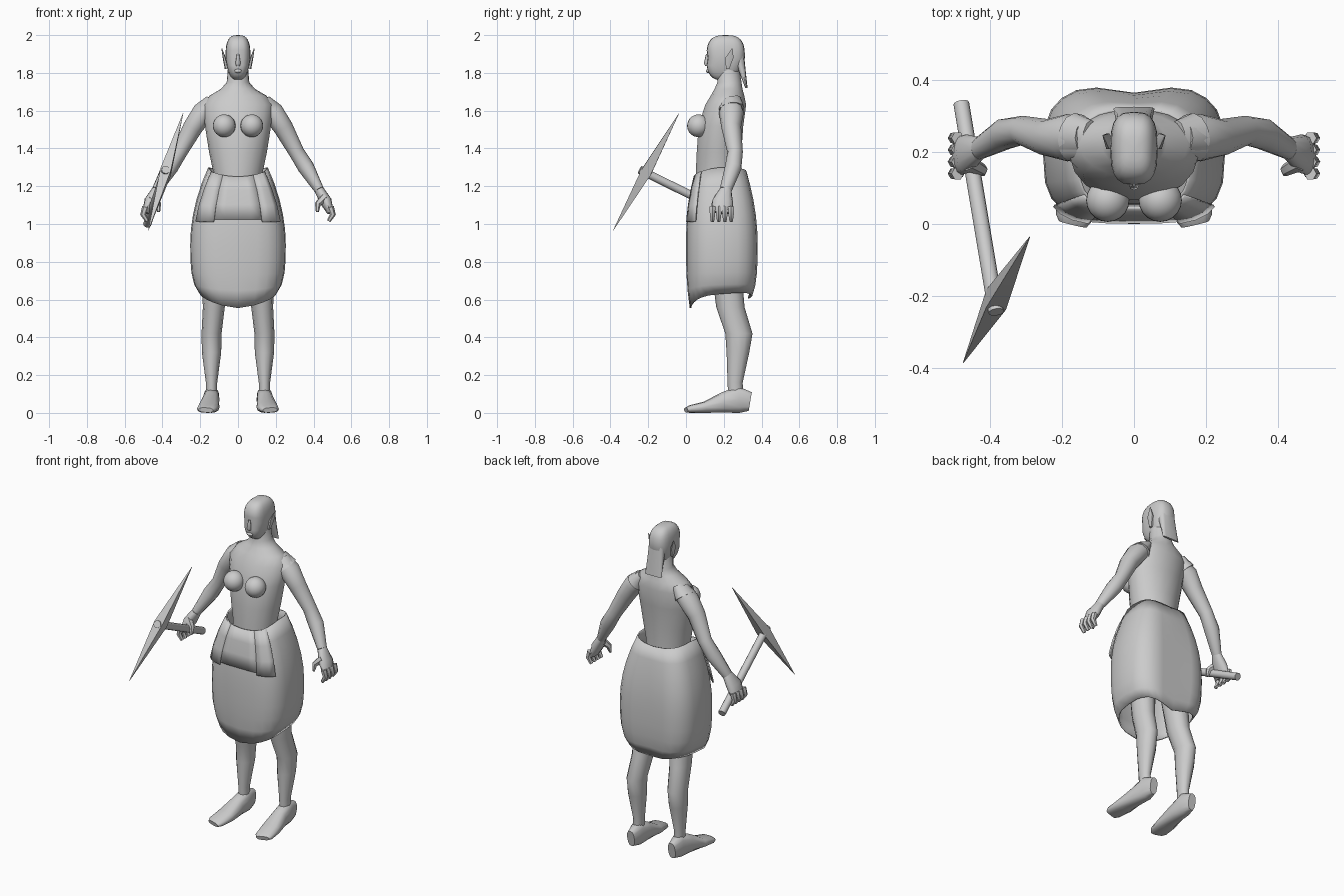
import bpy
import bmesh
import math
from mathutils import Vector

default_cube = bpy.data.objects.get("Cube")
if default_cube:
    bpy.data.objects.remove(default_cube)

grey = bpy.data.materials.new("plain grey")
grey.use_nodes = True
grey.diffuse_color = (.6, .6, .6, 1)
shader = grey.node_tree.nodes["Principled BSDF"]
shader.inputs["Base Color"].default_value = grey.diffuse_color


def finish(name, bm, angle=50, thickness=0):
    bmesh.ops.recalc_face_normals(bm, faces=bm.faces)
    mesh = bpy.data.meshes.new(name)
    bm.to_mesh(mesh)
    bm.free()
    mesh.materials.append(grey)
    part = bpy.data.objects.new(name, mesh)
    bpy.context.collection.objects.link(part)
    if thickness:
        part.modifiers.new("thickness", "SOLIDIFY").thickness = thickness
    bpy.ops.object.select_all(action="DESELECT")
    part.select_set(True)
    bpy.context.view_layer.objects.active = part
    bpy.ops.object.shade_smooth_by_angle(angle=math.radians(angle))


def soften(value, power):
    """Signed power: below one makes a round section squarer."""
    return math.copysign(abs(value) ** power, value)


def skin(bm, rings, closed=True):
    rings = [[bm.verts.new(point) for point in ring] for ring in rings]
    for upper, lower in zip(rings, rings[1:]):
        for i in range(-closed, len(upper) - 1):
            bm.faces.new((upper[i], upper[i + 1], lower[i + 1], lower[i]))
    return rings


def loft(name, stations, side=1, sides=12, level=False, power=1, turn=0, angle=50):
    """Skin sections across a path; a station is x, y, z, half width, half depth."""
    centres = [Vector((side * x, y, z)) for x, y, z, *size in stations]
    rings = []
    for k, (centre, station) in enumerate(zip(centres, stations)):
        along = centres[min(k + 1, len(centres) - 1)] - centres[max(k - 1, 0)]
        along = Vector((0, 0, 1)) if level else along.normalized()
        wide = Vector((1, 0, 0))
        wide = (wide - along * wide.dot(along)).normalized() * station[3]
        deep = along.cross(wide).normalized() * station[-1]
        turns = [math.tau * i / sides + turn for i in range(sides)]
        rings.append([centre + wide * soften(math.cos(a), power)
                      + deep * soften(math.sin(a), power) for a in turns])
    bm = bmesh.new()
    rings = skin(bm, rings)
    bm.faces.new(rings[0])
    bm.faces.new(rings[-1])
    finish(name, bm, angle)


def ellipsoid(name, centre, radii, shape=None):
    bm = bmesh.new()
    bmesh.ops.create_uvsphere(bm, u_segments=20, v_segments=16, radius=1)
    for vert in bm.verts:
        if shape:
            shape(vert.co)
        vert.co = [c + v * r for c, v, r in zip(centre, vert.co, radii)]
    finish(name, bm)


def shape_head(co):
    """Square off the skull, narrow the jaw, tuck the nape and sink the eyes."""
    co.x, co.y, co.z = [soften(v, .68) for v in co]
    low = max(-co.z, 0)
    co.x *= 1 - low * .25
    if co.y > 0:
        co.y *= 1 - low * .4
    elif co.y < -.5 and abs(co.z) < .1:
        co.y += .07


def skirt_point(a, t, power=.66, lift=0):
    """Point on the skirt at an angle, from waist (t = 0) to hem (t = 1)."""
    c, s = math.cos(a), math.sin(a)
    waist = max(1 - t / .55, 0) ** 2
    hem = max(t / .45 - .55 / .45, 0) ** 3
    front = .04 * waist + .02 * hem
    back = .39 - .07 * waist - .03 * hem
    width = .253 - .095 * waist - .05 * hem + lift
    depth = (back - front) / 2 + lift
    seam = .025 * (1 - waist) * max(s, 0) ** 40
    drop = (.7 * t + waist * (.03 * max(-s, 0) - .02 * abs(c))
            - hem * (.05 * abs(c) + .025 * s))
    return Vector((width * soften(c, power),
                   (front + back) / 2 + depth * soften(s, power) - seam,
                   1.28 - drop))


def skirt_flap(name, start, end, length, lift):
    """Coarse plate over the skirt, between two angles in degrees, flaring downwards."""
    steps = [i / 3 for i in range(4)]
    bm = bmesh.new()
    skin(bm, [[skirt_point(math.radians(start + (end - start) * across), length * down,
                           power=.55, lift=lift * down) for across in steps]
              for down in steps], closed=False)
    finish(name, bm, 30, .008)


# Torso, head and hair
loft("torso", [(0, .17, 1.2, .13, .12), (0, .17, 1.27, .13, .12),
               (0, .175, 1.38, .153, .12), (0, .185, 1.52, .175, .12),
               (0, .21, 1.63, .185, .11), (0, .22, 1.68, .15, .09),
               (0, .225, 1.715, .09, .075), (0, .23, 1.75, .06, .065),
               (0, .22, 1.84, .052, .06)], sides=18, level=True)
ellipsoid("head", (0, .21, 1.88), (.066, .102, .12), shape_head)
ellipsoid("lips", (0, .115, 1.81), (.02, .01, .01))
loft("nose", [(0, .112, 1.9, .006), (0, .108, 1.85, .014), (0, .112, 1.837, .01)],
     sides=8, level=True)
loft("hair", [(0, .27, 1.92, .05, .035), (0, .295, 1.82, .052, .02),
              (0, .32, 1.72, .057, .006)], level=True, power=.6)

# Skirt, apron and hip flaps
bm = bmesh.new()
skin(bm, [[skirt_point(math.tau * i / 24, k / 9) for i in range(24)] for k in range(10)])
finish("skirt", bm, 40, .008)
skirt_flap("apron", -107, -73, .36, .004)

for side, label in ((1, "left_"), (-1, "right_")):
    skirt_flap(label + "hip_flap", side * 55 - 90, side * 17 - 90, .38, .008)
    ellipsoid(label + "breast", (side * .073, .066, 1.52), (.06, .06, .06))
    loft(label + "ear", [(.06, .22, 1.82, .01), (.073, .23, 1.88, .008, .025),
                         (.086, .245, 1.93, .002)], side, sides=6, level=True)

    # Arm, with the sleeve edge over the shoulder
    loft(label + "sleeve", [(.12, .23, 1.66, .03, .06), (.165, .24, 1.605, .06, .07)], side)
    loft(label + "arm", [(.13, .24, 1.64, .05), (.185, .24, 1.59, .058, .066),
                         (.24, .24, 1.51, .052), (.31, .26, 1.38, .041),
                         (.36, .25, 1.3, .044), (.43, .21, 1.18, .026, .032)], side)

    # Hand with fingers and thumb
    loft(label + "palm", [(.43, .21, 1.18, .026, .032), (.465, .195, 1.12, .032, .055),
                          (.49, .19, 1.06, .018, .055)], side)
    for finger in range(4):
        y = .14 + .033 * finger
        loft(label + "finger", [(.49, y, 1.09, .018), (.502, y, 1.05, .016),
                                (.48, y, 1.015, .01)], side, sides=6)
    loft(label + "thumb", [(.46, .17, 1.14, .024), (.422, .15, 1.105, .017),
                           (.42, .14, 1.065, .008)], side, sides=6)

    # Leg and foot
    loft(label + "leg", [(.115, .21, .8, .08), (.128, .235, .56, .058, .075),
                         (.14, .28, .42, .053, .072), (.14, .275, .32, .051, .06),
                         (.14, .26, .16, .03, .04), (.14, .265, .05, .03, .04)],
         side, level=True)
    loft(label + "foot", [(.14, .34, .06, .025, .05), (.14, .28, .07, .042, .07),
                          (.145, .2, .055, .045, .055), (.155, .1, .03, .057, .03),
                          (.165, .02, .02, .053, .02), (.17, 0, .015, .04, .013)],
         side, power=.8)

# Pickaxe in the right hand: round handle, double-pointed square head
loft("pickaxe_handle", [(-.48, .335, 1, .022), (-.383, -.245, 1.287, .022)])
loft("pickaxe_head", [(-.475, -.386, .965, .001), (-.383, -.21, 1.276, .04),
                      (-.29, -.036, 1.588, .001)], sides=4, turn=math.pi / 4, angle=10)
